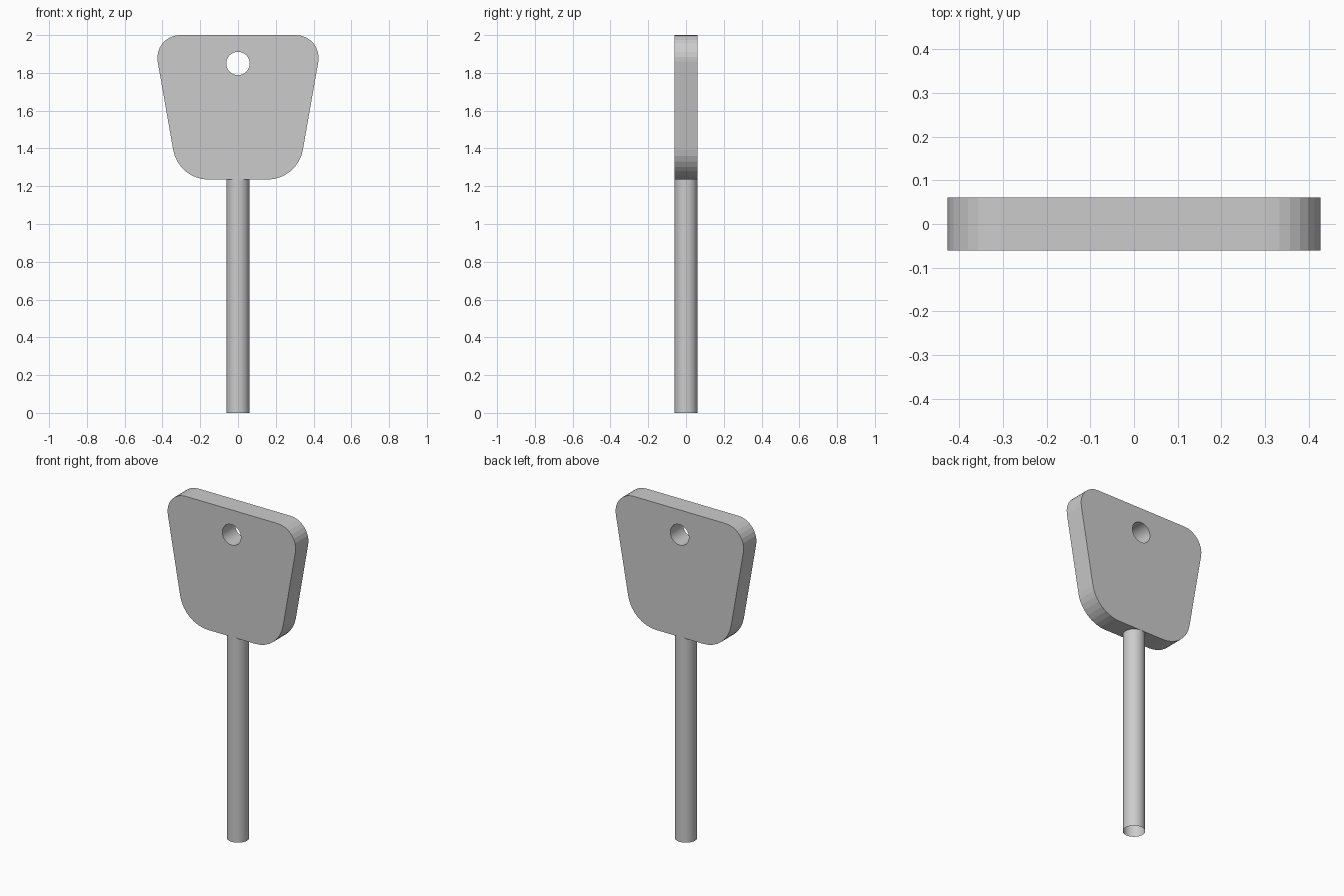
import bpy
import bmesh
from math import cos, sin, radians

if "Cube" in bpy.data.objects:
    bpy.data.objects.remove(bpy.data.objects["Cube"])

HALF_DEPTH = 0.061
HEAD_BOTTOM = 1.235


def arc(cx, cz, r, start, end, steps):
    angles = [radians(start + (end - start) * i / steps) for i in range(steps + 1)]
    return [(cx + r * cos(a), cz + r * sin(a)) for a in angles]


def add_loop(curve, points):
    spline = curve.splines.new('POLY')
    spline.points.add(len(points) - 1)
    for p, (x, z) in zip(spline.points, points):
        p.co = (x, z, 0, 1)
    spline.use_cyclic_u = True
    spline.use_smooth = False


# Flat tapered head with rounded corners and a round hole
right = arc(0.156, HEAD_BOTTOM + 0.19, 0.19, -90, -10, 8) + arc(0.307, 1.88, 0.12, -10, 90, 8)
outline = right + [(-x, z) for x, z in reversed(right)]
curve = bpy.data.curves.new("key_head", 'CURVE')
curve.dimensions = '2D'
curve.fill_mode = 'BOTH'
curve.extrude = HALF_DEPTH
add_loop(curve, outline)
add_loop(curve, arc(0, 1.85, 0.062, 0, 348.75, 31))
head = bpy.data.objects.new("key_head", curve)
bpy.context.collection.objects.link(head)
head.rotation_euler.x = radians(90)
bpy.context.view_layer.objects.active = head
head.select_set(True)
bpy.ops.object.convert(target='MESH')
head = bpy.context.object

# Weld the caps to the rim
bm = bmesh.new()
bm.from_mesh(head.data)
bmesh.ops.remove_doubles(bm, verts=bm.verts, dist=0.0005)
bmesh.ops.recalc_face_normals(bm, faces=bm.faces)
bm.to_mesh(head.data)
bm.free()
bpy.ops.object.shade_flat()

# Round shaft, open at the lower end
bpy.ops.mesh.primitive_cylinder_add(vertices=32, radius=HALF_DEPTH, depth=HEAD_BOTTOM,
                                    end_fill_type='NOTHING',
                                    location=(0, 0, HEAD_BOTTOM / 2))
shaft = bpy.context.object
shaft.name = "key_shaft"
bpy.ops.object.shade_smooth_by_angle(angle=radians(30))
